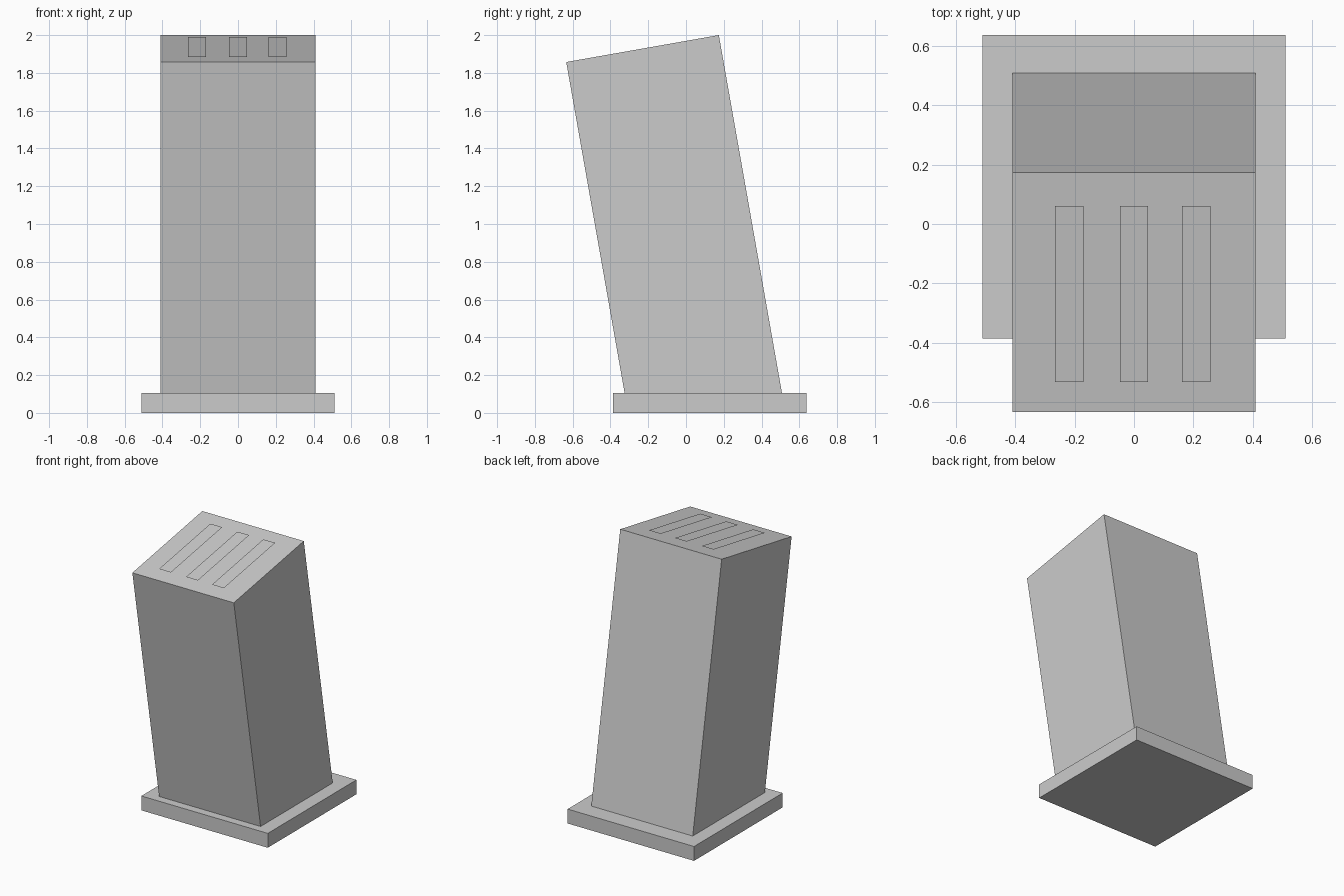
import bpy
import bmesh
import math
from mathutils import Vector

if "Cube" in bpy.data.objects:
    bpy.data.objects.remove(bpy.data.objects["Cube"], do_unlink=True)

GREY = (0.6, 0.6, 0.6, 1.0)
grey = bpy.data.materials.new("plain_grey")
grey.use_nodes = True
grey.diffuse_color = GREY
grey.node_tree.nodes["Principled BSDF"].inputs["Base Color"].default_value = GREY


def add_object(name, bm):
    mesh = bpy.data.meshes.new(name)
    bm.to_mesh(mesh)
    bm.free()
    mesh.materials.append(grey)
    obj = bpy.data.objects.new(name, mesh)
    bpy.context.collection.objects.link(obj)
    return obj


def extruded_profile(name, profile, half_width):
    """Solid made from a (y, z) side profile, spread evenly along x."""
    bm = bmesh.new()
    face = bm.faces.new([bm.verts.new((-half_width, y, z)) for y, z in profile])
    side = bmesh.ops.extrude_face_region(bm, geom=[face])
    moved = [v for v in side["geom"] if isinstance(v, bmesh.types.BMVert)]
    bmesh.ops.translate(bm, verts=moved, vec=(2 * half_width, 0, 0))
    bmesh.ops.recalc_face_normals(bm, faces=bm.faces)
    return add_object(name, bm)


# Square base plate
base_top = 0.105
base_front, base_back = -0.386, 0.637
extruded_profile("base_plate", [(base_front, 0), (base_back, 0),
                                (base_back, base_top), (base_front, base_top)], 0.511)

# Leaning column: flat foot, top cut square to the lean
lean = math.radians(10)
foot_front, foot_back = -0.325, 0.508
top_back = Vector((0, foot_back - (2 - base_top) * math.tan(lean), 2))
down_slope = Vector((0, -math.cos(lean), -math.sin(lean)))
depth = (foot_back - foot_front) * math.cos(lean)
top_front = top_back + down_slope * depth
extruded_profile("leaning_column", [(foot_front, base_top), (foot_back, base_top),
                                    top_back.yz, top_front.yz], 0.41)

# Three slot panels lying just over the sloped top
normal = Vector((0, -math.sin(lean), math.cos(lean)))
for name, x in (("right", -0.218), ("middle", 0), ("left", 0.21)):
    bm = bmesh.new()
    start = top_back + down_slope * 0.113 + normal * 0.009
    end = start + down_slope * 0.602
    corners = [end + Vector((x - 0.048, 0, 0)), end + Vector((x + 0.048, 0, 0)),
               start + Vector((x + 0.048, 0, 0)), start + Vector((x - 0.048, 0, 0))]
    bm.faces.new([bm.verts.new(c) for c in corners])
    add_object("slot_panel_" + name, bm)
